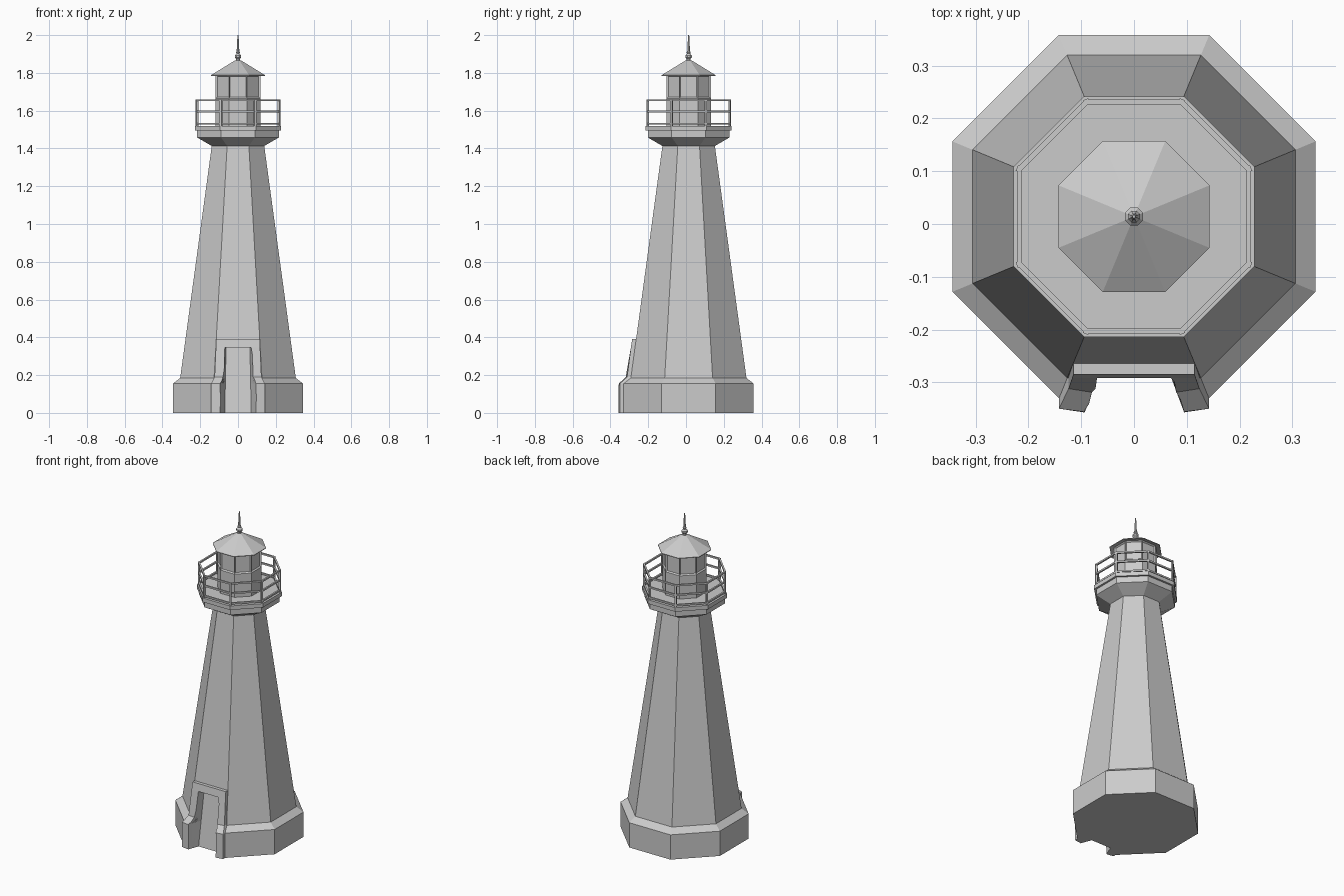
import bpy, bmesh, math
from mathutils import Vector, Matrix

cube = bpy.data.objects.get("Cube")
if cube:
    bpy.data.objects.remove(cube, do_unlink=True)

CY = 0.014                      # tower axis sits slightly behind the centre
SIDES = 8

stone = bpy.data.materials.new("plain_grey")
stone.use_nodes = True
GREY = (0.6, 0.6, 0.6, 1)
stone.diffuse_color = GREY
stone.node_tree.nodes["Principled BSDF"].inputs["Base Color"].default_value = GREY


def finish(name, bm):
    bmesh.ops.recalc_face_normals(bm, faces=bm.faces)
    mesh = bpy.data.meshes.new(name)
    bm.to_mesh(mesh)
    bm.free()
    mesh.materials.append(stone)
    obj = bpy.data.objects.new(name, mesh)
    bpy.context.collection.objects.link(obj)
    return obj


def loft(rings, closed=False):
    """Skin a stack of rings; cap the ends or join last to first."""
    bm = bmesh.new()
    rows = [[bm.verts.new(p) for p in ring] for ring in rings]
    n = len(rows[0])
    pairs = list(zip(rows, rows[1:]))
    if closed:
        pairs.append((rows[-1], rows[0]))
    else:
        bm.faces.new(rows[0])
        bm.faces.new(rows[-1])
    for a, b in pairs:
        for i in range(n):
            j = (i + 1) % n
            bm.faces.new((a[i], a[j], b[j], b[i]))
    return bm


def octagon(inradius, z):
    r = inradius / math.cos(math.pi / SIDES)
    angles = [(i + 0.5) * math.tau / SIDES for i in range(SIDES)]
    return [Vector((r * math.cos(a), CY + r * math.sin(a), z)) for a in angles]


def turned(name, profile, closed=False):
    return finish(name, loft([octagon(r, z) for r, z in profile], closed))


# Plinth and tapering tower
tower = turned("tower", [(0.344, 0), (0.344, 0.155), (0.306, 0.185), (0.138, 1.42)])

# Door surround: z, outer x, outer y, inner x, inner y, embedded back y
sections = [
    (0.0, 0.142, -0.350, 0.095, -0.357, -0.310),
    (0.155, 0.142, -0.350, 0.095, -0.356, -0.310),
    (0.19, 0.124, -0.312, 0.080, -0.319, -0.280),
    (0.345, 0.117, -0.292, 0.070, -0.292, -0.255),
    (0.39, 0.115, -0.285, 0.070, -0.285, -0.245),
]
surround = finish("door_surround", loft([
    [(-ox, back, z), (-ox, oy, z), (-ix, iy, z), (ix, iy, z), (ox, oy, z), (ox, back, z)]
    for z, ox, oy, ix, iy, back in sections]))


# Splayed doorway recess, cut through surround and plinth
def recess_ring(z, ix, iy, cut_z):
    by, bx = -0.29 + 0.135 * z, 0.07 - 0.02 * z
    far_y = -0.45
    far_x = bx + (ix - bx) * (far_y - by) / (iy - by)
    return [(-bx, by, cut_z), (-far_x, far_y, cut_z), (far_x, far_y, cut_z), (bx, by, cut_z)]


rings = [recess_ring(0, sections[0][3], sections[0][4], -0.05)]
rings += [recess_ring(s[0], s[3], s[4], s[0]) for s in sections[:4]]
cutter = finish("doorway_cutter", loft(rings))
cutter.hide_render = True
for obj in (tower, surround):
    mod = obj.modifiers.new("doorway", 'BOOLEAN')
    mod.object = cutter
    mod.operation = 'DIFFERENCE'
    mod.solver = 'EXACT'
    bpy.context.view_layer.objects.active = obj
    bpy.ops.object.modifier_apply(modifier=mod.name)
bpy.data.objects.remove(cutter, do_unlink=True)

# Gallery: flared corbel and deck slab
turned("gallery_corbel", [(0.137, 1.412), (0.216, 1.458), (0.216, 1.497)])
turned("gallery_deck", [(0.228, 1.495), (0.228, 1.52)])

# Railing: three rails and a post at every corner
RAIL = 0.217
for label, z in (("bottom", 1.531), ("middle", 1.595), ("top", 1.655)):
    h = 0.005
    turned(label + "_rail", [(RAIL - h, z - h), (RAIL + h, z - h),
                             (RAIL + h, z + h), (RAIL - h, z + h)], closed=True)
bm = bmesh.new()
for i, corner in enumerate(octagon(RAIL, 1.589)):
    turn = Matrix.Rotation((i + 0.5) * math.tau / SIDES, 4, 'Z')
    bmesh.ops.create_cube(bm, size=1, matrix=Matrix.Translation(corner) @ turn
                          @ Matrix.Diagonal((0.011, 0.011, 0.142, 1)))
finish("railing_posts", bm)

# Lantern room with sunk window panes above a plain wall
bm = loft([octagon(0.118, z) for z in (1.515, 1.665, 1.788)])
panes = [f for f in bm.faces if len(f.verts) == 4 and f.calc_center_median().z > 1.67]
bmesh.ops.recalc_face_normals(bm, faces=bm.faces)
bmesh.ops.inset_individual(bm, faces=panes, thickness=0.009, depth=-0.008)
finish("lantern_room", bm)

# Roof and finial
turned("roof", [(0.10, 1.795), (0.143, 1.784), (0.143, 1.788), (0.016, 1.866)])
turned("finial", [(0.012, 1.855), (0.010, 1.874), (0.017, 1.882), (0.017, 1.892),
                  (0.008, 1.902), (0.011, 1.908), (0.007, 1.916),
                  (0.006, 1.94), (0.003, 2.0)])
